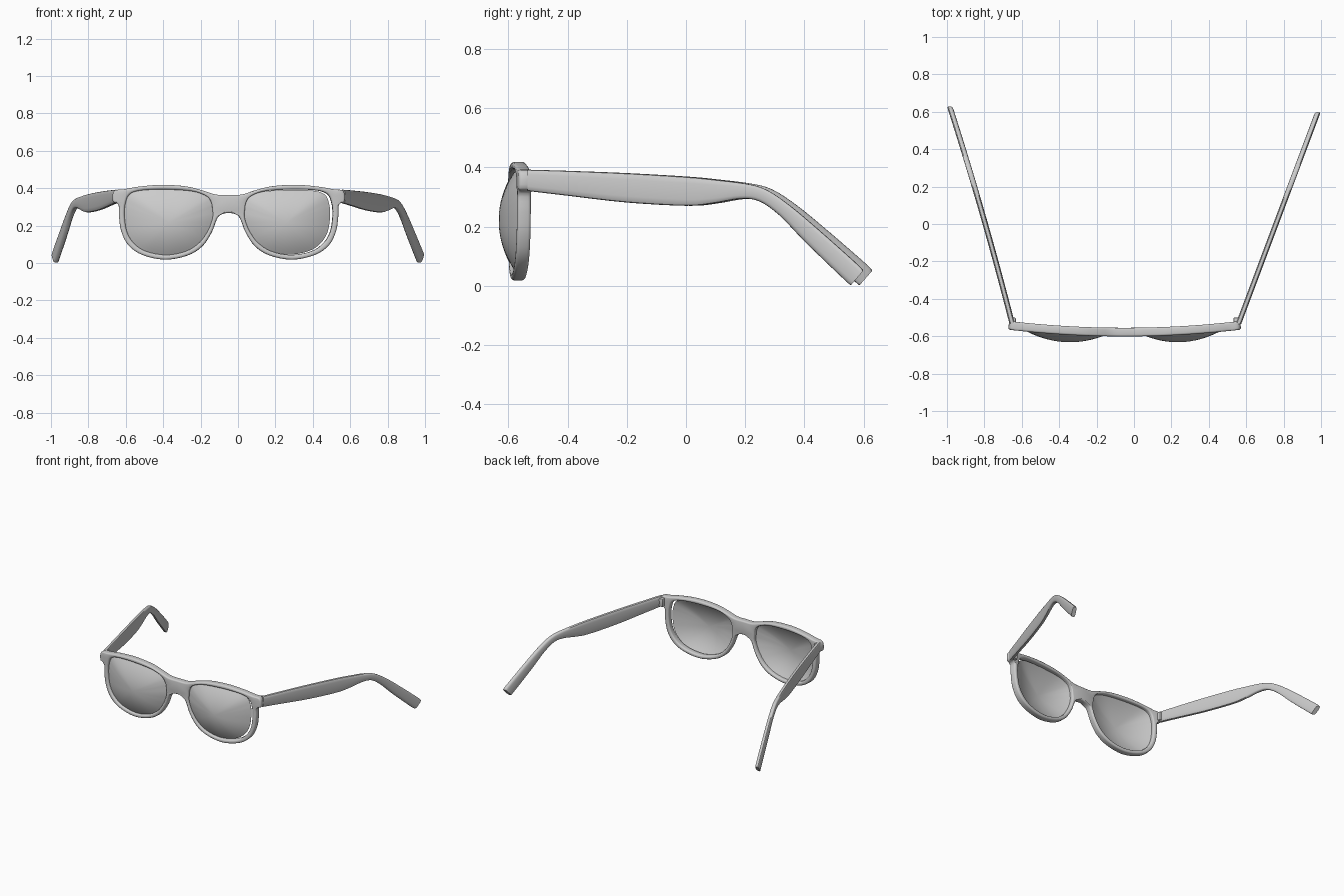
import bpy, bmesh, math

if "Cube" in bpy.data.objects:
    bpy.data.objects.remove(bpy.data.objects["Cube"])

CX = -0.05  # the front frame sits slightly left of centre


def bow(u):
    return -0.578 + 0.094 * u * u


def catmull(pts, before, after, n):
    """Smooth path through tuples of any size, with ghost end points."""
    p = [before] + list(pts) + [after]
    out = []
    for k in range(1, len(p) - 2):
        for j in range(n):
            t = j / n
            out.append([0.5 * (2 * b + (c - a) * t + (2 * a - 5 * b + 4 * c - d) * t * t
                               + (3 * b - a - 3 * c + d) * t ** 3)
                        for a, b, c, d in zip(*p[k - 1:k + 3])])
    out.append(list(pts[-1]))
    return out


def make(name, verts, faces, loc=(0, 0, 0)):
    me = bpy.data.meshes.new(name)
    me.from_pydata(verts, [], faces)
    bm = bmesh.new()
    bm.from_mesh(me)
    bmesh.ops.recalc_face_normals(bm, faces=bm.faces)
    bm.to_mesh(me)
    bm.free()
    ob = bpy.data.objects.new(name, me)
    ob.location = loc
    bpy.context.collection.objects.link(ob)
    return ob


def finish(ob, angle=40):
    bpy.ops.object.select_all(action='DESELECT')
    ob.select_set(True)
    bpy.context.view_layer.objects.active = ob
    bpy.ops.object.convert(target='MESH')
    bpy.ops.object.shade_smooth_by_angle(angle=math.radians(angle))


# Half of the front: outer outline (x, z) paired with lens opening (x, z)
HALF = [
    (0, .364, .087, .29), (.07, .366, .092, .32), (.14, .388, .115, .355),
    (.23, .41, .19, .383), (.36, .418, .33, .393), (.48, .408, .45, .39),
    (.56, .394, .51, .378), (.612, .385, .538, .355), (.618, .33, .55, .32),
    (.588, .312, .555, .29), (.585, .25, .555, .24), (.573, .17, .542, .165),
    (.535, .095, .505, .105), (.46, .043, .44, .062), (.34, .018, .33, .043),
    (.22, .04, .225, .064), (.14, .09, .155, .11), (.09, .165, .113, .168),
    (.068, .222, .094, .212), (.047, .255, .086, .24), (0, .268, .084, .265)]
first = (-HALF[1][0], HALF[1][1], *HALF[-1][2:])
last = (-HALF[-2][0], HALF[-2][1], *HALF[0][2:])
ring = catmull(HALF, first, last, 4)

# Front frame: mirrored strip, thickened and rounded
n = len(ring)
verts = [(r[0], bow(r[0]), r[1]) for r in ring] + [(r[2], bow(r[2]), r[3]) for r in ring]
faces = [(i, (i + 1) % n, n + (i + 1) % n, n + i) for i in range(n)]
frame = make("front_frame", verts, faces, (CX, 0, 0))
m = frame.modifiers.new("mirror", 'MIRROR')
m.use_axis[0] = True
m.merge_threshold = 0.0005
m = frame.modifiers.new("thick", 'SOLIDIFY')
m.thickness = 0.046
m.offset = 0
m = frame.modifiers.new("round", 'BEVEL')
m.width = 0.01
m.segments = 3
m.limit_method = 'ANGLE'
m.angle_limit = math.radians(60)
m.use_clamp_overlap = False
finish(frame)


# Domed lenses; the right one sits a little loose in its opening
def lens(name, side, scale, shift):
    cu, cz, steps = 0.32, 0.217, 10
    vs = [(side * cu + shift, bow(cu) - 0.06, cz)]
    for k in range(1, steps + 1):
        t = k / steps
        for r in ring:
            u, z = cu + (r[2] - cu) * t * scale, cz + (r[3] - cz) * t * scale
            vs.append((side * u + shift, bow(u) - 0.004 - 0.056 * (1 - t * t), z))
    fs = [(0, 1 + i, 1 + (i + 1) % n) for i in range(n)]
    for k in range(steps - 1):
        a, b = 1 + k * n, 1 + (k + 1) * n
        fs += [(a + i, b + i, b + (i + 1) % n, a + (i + 1) % n) for i in range(n)]
    ob = make(name, vs, fs, (CX, 0, 0))
    s = ob.modifiers.new("thick", 'SOLIDIFY')
    s.thickness = 0.006
    s.offset = 0
    finish(ob)


lens("left_lens", -1, 1.01, 0)
lens("right_lens", 1, 0.98, -0.01)

# Temple side profile: top edge (y, z) paired with bottom edge (y, z)
ARM = [
    (-.535, .392, -.535, .32), (-.4, .388, -.4, .304), (-.2, .38, -.2, .281),
    (0, .368, 0, .27), (.1, .358, .09, .278), (.2, .345, .18, .293),
    (.27, .325, .245, .286), (.35, .272, .315, .238), (.45, .188, .405, .145),
    (.58, .072, .535, .02), (.598, .05, .557, .002)]
arm = catmull(ARM, ARM[0], ARM[-1], 4)


def temple(name, stretch, path):
    seg, vs = 16, []
    for yt, zt, yb, zb in arm:
        for k in range(seg):
            a = 2 * math.pi * k / seg
            c, s = math.cos(a), math.sin(a)
            v = 0.5 + 0.5 * math.copysign(abs(s) ** 0.6, s)
            y = yb + (yt - yb) * v
            d = (y + 0.53) * stretch
            x = path(d) + 0.015 * math.copysign(abs(c) ** 0.6, c)
            vs.append((x, d - 0.53, zb + (zt - zb) * v))
    m = len(arm)
    fs = [(r * seg + k, r * seg + (k + 1) % seg, (r + 1) * seg + (k + 1) % seg, (r + 1) * seg + k)
          for r in range(m - 1) for k in range(seg)]
    fs += [tuple(range(seg)), tuple(range((m - 1) * seg, m * seg))]
    finish(make(name, vs, fs))


temple("right_temple", 1.0, lambda d: 0.56 + 0.375 * d)
temple("left_temple", 1.027, lambda d: -0.652 - 0.255 * d - 0.028 * d * d)

# Hinge blocks joining temples and frame
for side, name in ((-1, "left_hinge"), (1, "right_hinge")):
    bpy.ops.mesh.primitive_cube_add(size=1, location=(CX + side * 0.597, -0.525, 0.353))
    ob = bpy.context.object
    ob.name = name
    ob.scale = (0.03, 0.05, 0.058)
    bpy.ops.object.transform_apply(location=False, rotation=False, scale=True)
    b = ob.modifiers.new("round", 'BEVEL')
    b.width = 0.006
    b.segments = 2
    finish(ob)
